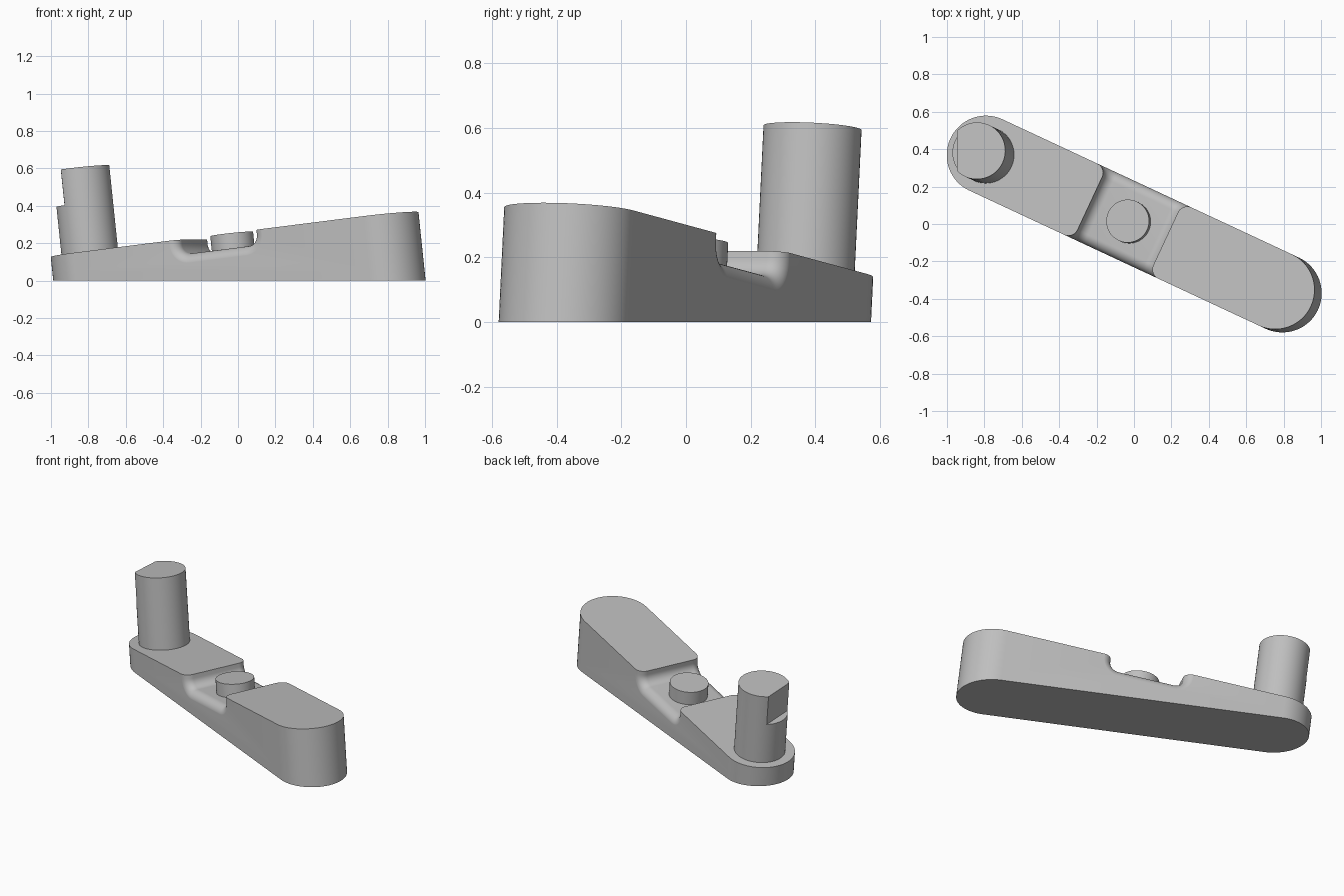
import bpy, bmesh
from math import sin, cos, pi, radians
from mathutils import Matrix, Vector

if "Cube" in bpy.data.objects:
    bpy.data.objects.remove(bpy.data.objects["Cube"])

# Tilted frame: x runs along the arm, z is normal to its sloping top face
FRAME = (Matrix.Translation((0, 0, 0.249)) @ Matrix.Rotation(radians(-25), 4, 'Z')
         @ Matrix.Rotation(radians(-6.55), 4, 'Y'))
HALF_WIDTH = 0.21
LEFT_END, RIGHT_END = -0.88, 0.84
NOTCH_X = -0.037

grey = bpy.data.materials.new("plain grey")
grey.use_nodes = True
COLOUR = (0.52, 0.52, 0.52, 1)
grey.diffuse_color = COLOUR
grey.node_tree.nodes["Principled BSDF"].inputs["Base Color"].default_value = COLOUR


def make_object(name, bm):
    bmesh.ops.recalc_face_normals(bm, faces=bm.faces)
    mesh = bpy.data.meshes.new(name)
    bm.to_mesh(mesh)
    bm.free()
    mesh.materials.append(grey)
    obj = bpy.data.objects.new(name, mesh)
    bpy.context.collection.objects.link(obj)
    return obj


def loft(bm, rings):
    """Join equal rings of points into a capped solid; returns the ring verts."""
    loops = [[bm.verts.new(p) for p in ring] for ring in rings]
    for a, b in zip(loops, loops[1:]):
        for i in range(len(a)):
            j = (i + 1) % len(a)
            bm.faces.new((a[i], a[j], b[j], b[i]))
    bm.faces.new(loops[0])
    bm.faces.new(loops[-1])
    return loops


def arc(cx, cy, r, start, end, n):
    return [(cx + r * cos(radians(start + (end - start) * i / n)),
             cy + r * sin(radians(start + (end - start) * i / n))) for i in range(n + 1)]


def cylinder(name, x, radius, z0, z1):
    bm = bmesh.new()
    circle = arc(x, 0, radius, 0, 360, 64)[:-1]
    loft(bm, [[FRAME @ Vector((px, py, z)) for px, py in circle] for z in (z0, z1)])
    return make_object(name, bm)


def cut(obj, cutter):
    cutter.hide_render = True
    mod = obj.modifiers.new("cut", 'BOOLEAN')
    mod.operation = 'DIFFERENCE'
    mod.solver = 'EXACT'
    mod.object = cutter
    bpy.context.view_layer.objects.active = obj
    bpy.ops.object.modifier_apply(modifier=mod.name)
    bpy.data.objects.remove(cutter)


# Arm: round-ended wedge with walls square to the top and a rounded flat base
bm = bmesh.new()
outline = (arc(RIGHT_END, 0, HALF_WIDTH, -90, 90, 32)
           + arc(LEFT_END, 0, HALF_WIDTH, 90, 270, 32))
top = [FRAME @ Vector((x, y, 0)) for x, y in outline]
normal = FRAME.to_3x3() @ Vector((0, 0, 1))
base = [p - normal * (p.z / normal.z) for p in top]
base_verts = set(loft(bm, [top, base])[1])
base_edges = [e for e in bm.edges if set(e.verts) <= base_verts]
bmesh.ops.bevel(bm, geom=base_edges, offset=0.05, offset_type='OFFSET',
                segments=6, profile=0.5, affect='EDGES')
arm = make_object("arm", bm)

# Notch: U-shaped trough that flares with a rounded lip at both side walls
LIP = 0.055
wall = HALF_WIDTH + 0.0004


def notch_ring(y, flare):
    half, depth, r = 0.225 + flare, 0.08 + flare, 0.055 + flare
    pts = [(-half, 0.1)]
    pts += arc(-half + r, r - depth, r, 180, 270, 10)
    pts += arc(half - r, r - depth, r, 270, 360, 10)
    pts += [(half, 0.1)]
    return [FRAME @ Vector((NOTCH_X + x, y, z)) for x, z in pts]


steps = [i / 10 * pi / 2 for i in range(11)]
side = [(wall - LIP + LIP * sin(t), LIP * (1 - cos(t))) for t in steps]
side.append((wall + 0.05, LIP))
bm = bmesh.new()
loft(bm, [notch_ring(-y, f) for y, f in reversed(side)] + [notch_ring(y, f) for y, f in side])
cut(arm, make_object("notch_cutter", bm))

# Low round boss in the notch
boss = cylinder("boss", NOTCH_X, 0.115, -0.1, 0.005)

# Tall pin with a flat cut near its top
pin = cylinder("pin", LEFT_END, 0.152, -0.04, 0.455)
bm = bmesh.new()
bmesh.ops.create_cube(bm, size=0.4, matrix=FRAME @ Matrix.Translation((LEFT_END, 0, 0.463))
                      @ Matrix.Rotation(radians(205), 4, 'Z')
                      @ Matrix.Translation((0.308, 0, 0)))
cut(pin, make_object("flat_cutter", bm))

for obj in (arm, boss, pin):
    bpy.ops.object.select_all(action='DESELECT')
    obj.select_set(True)
    bpy.context.view_layer.objects.active = obj
    bpy.ops.object.shade_smooth_by_angle(angle=radians(30))
